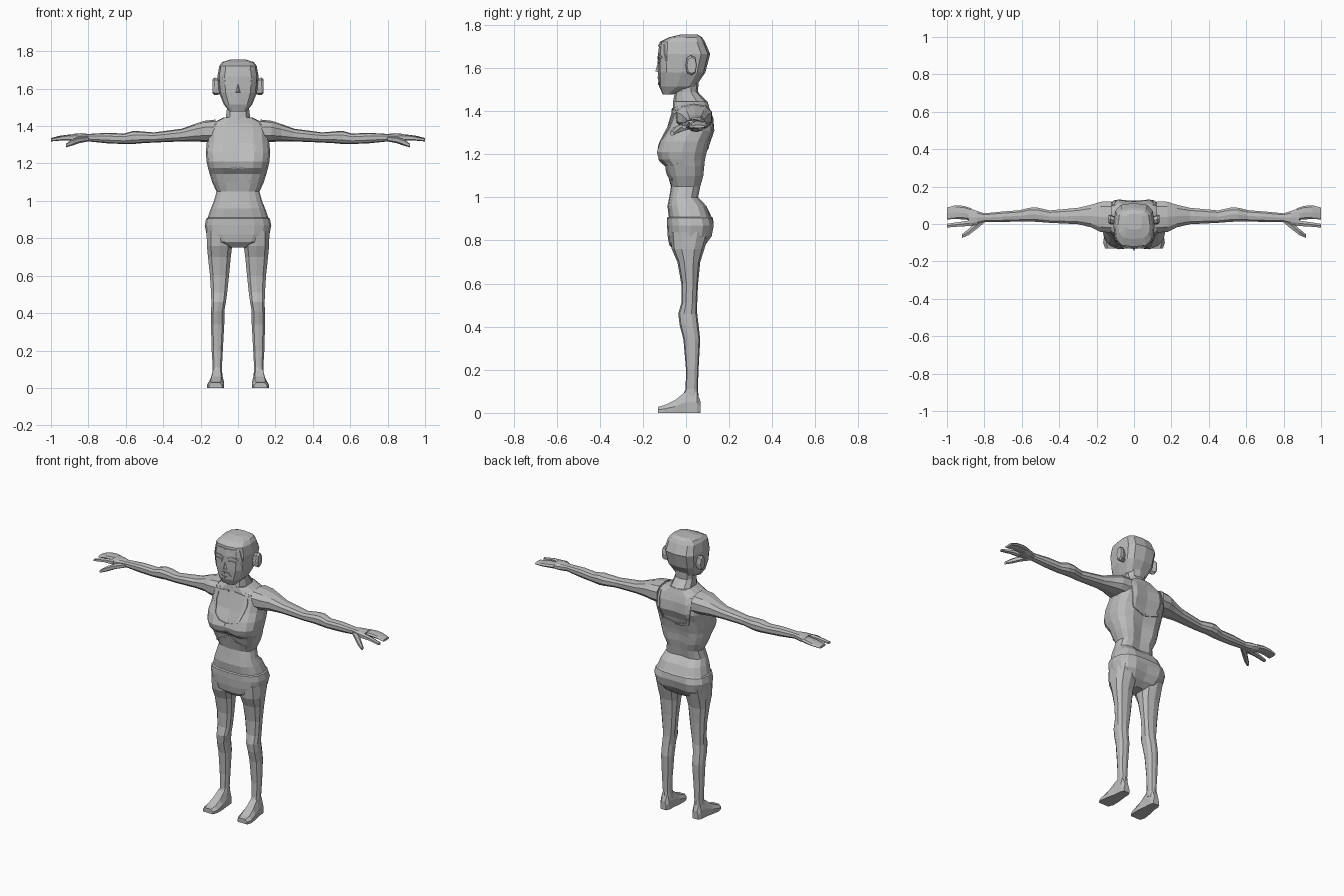
import bpy, math
from mathutils import Vector
from mathutils.bvhtree import BVHTree

grey = bpy.data.materials.new("plain_grey")
grey.diffuse_color = (0.5, 0.5, 0.5, 1)


def make(name, verts, faces, mirror=False):
    me = bpy.data.meshes.new(name)
    me.from_pydata(verts, [], faces)
    me.materials.append(grey)
    ob = bpy.data.objects.new(name, me)
    bpy.context.collection.objects.link(ob)
    bpy.context.view_layer.objects.active = ob
    ob.select_set(True)
    bpy.ops.object.mode_set(mode='EDIT')
    bpy.ops.mesh.select_all(action='SELECT')
    bpy.ops.mesh.normals_make_consistent(inside=False)
    bpy.ops.object.mode_set(mode='OBJECT')
    ob.select_set(False)
    if mirror:
        m = ob.modifiers.new("mirror", 'MIRROR')
        m.use_mirror_merge = False
    return ob


def ring(axis, pos, a0, a1, b0, b1, n=10, p=0.8):
    """Rounded-box section across one axis, starting at the low b side."""
    pts = []
    for i in range(n):
        t = 2 * math.pi * i / n - math.pi / 2
        c, s = math.cos(t), math.sin(t)
        a = (a0 + a1) / 2 + (a1 - a0) / 2 * math.copysign(abs(c) ** p, c)
        b = (b0 + b1) / 2 + (b1 - b0) / 2 * math.copysign(abs(s) ** p, s)
        pts.append({'x': (pos, a, b), 'y': (a, pos, b), 'z': (a, b, pos)}[axis])
    return pts


def loft(name, rings, mirror=False):
    n = len(rings[0])
    verts = [v for r in rings for v in r]
    faces = [(k * n + i, k * n + (i + 1) % n, (k + 1) * n + (i + 1) % n, (k + 1) * n + i)
             for k in range(len(rings) - 1) for i in range(n)]
    faces += [tuple(range(n)), tuple(range(len(verts) - n, len(verts)))]
    return make(name, verts, faces, mirror)


# Torso: height, half width, front, back, centre-line dent front and back
torso_rows = [(0.75, .05, -.05, .05, 0, 0), (0.78, .14, -.078, .095, 0, .01),
              (0.82, .168, -.085, .125, 0, .015), (0.87, .178, -.088, .135, 0, .01),
              (0.905, .170, -.088, .125, 0, 0), (0.91, .162, -.080, .118, 0, 0),
              (0.96, .145, -.086, .10, 0, .01), (1.00, .128, -.078, .06, 0, .012),
              (1.05, .115, -.070, .07, 0, .015), (1.10, .138, -.088, .085, .01, .02),
              (1.145, .152, -.103, .09, .015, .02), (1.175, .160, -.132, .094, .012, .015),
              (1.21, .168, -.142, .103, .015, .015), (1.26, .172, -.125, .115, .02, .012),
              (1.31, .167, -.098, .138, .01, .015), (1.37, .165, -.074, .132, 0, .012),
              (1.41, .150, -.062, .115, 0, .005), (1.445, .078, -.058, .10, 0, 0)]
rows = []
for z, w, f, b, df, db in torso_rows:
    r = ring('z', z, -w, w, f, b, 16, 0.72)
    r[0] = (0, f + df, z)
    r[8] = (0, b - db, z)
    rows.append(r)
torso = loft("torso", rows)

# Neck
loft("neck", [ring('z', 1.40, -.10, .10, -.06, .11),
              ring('z', 1.445, -.068, .068, -.06, .098),
              ring('z', 1.49, -.062, .062, -.052, .055),
              ring('z', 1.55, -.062, .062, -.06, .06)])

# Head
head = loft("head", [ring('z', z, -w, w, f, b, 12, 0.62) for z, w, f, b in [
    (1.478, .045, -.108, -.06), (1.515, .076, -.125, .045), (1.58, .102, -.13, .09),
    (1.665, .11, -.13, .112), (1.722, .10, -.122, .088), (1.742, .085, -.08, .075),
    (1.755, .045, -.03, .055)]])

# Ears
loft("ear", [ring('x', .09, 0, .035, 1.57, 1.645, 8), ring('x', .125, -.002, .05, 1.565, 1.66, 8),
             ring('x', .136, .005, .048, 1.575, 1.65, 8)], True)

# Nose
make("nose", [(0, -.126, 1.64), (-.018, -.122, 1.578), (.018, -.122, 1.578), (0, -.142, 1.585)],
     [(0, 1, 3), (0, 3, 2), (1, 2, 3), (0, 2, 1)])

# Arm: x, low y, high y, low z, high z
loft("arm", [ring('x', x, a, b, c, d, 10) for x, a, b, c, d in [
    (.12, -.05, .125, 1.31, 1.435), (.18, -.045, .122, 1.315, 1.428),
    (.23, -.02, .105, 1.318, 1.412), (.30, -.003, .088, 1.318, 1.386),
    (.45, .005, .074, 1.312, 1.366), (.52, .010, .09, 1.308, 1.372),
    (.56, .012, .088, 1.304, 1.374), (.61, .012, .075, 1.304, 1.360),
    (.70, .010, .068, 1.308, 1.364), (.80, .010, .058, 1.318, 1.358),
    (.84, -.005, .072, 1.316, 1.362), (.885, -.012, .086, 1.322, 1.358)]], True)

# Fingers and thumb
loft("outer_fingers", [ring('x', x, a, b, c, d, 8) for x, a, b, c, d in [
    (.87, .02, .084, 1.325, 1.356), (.91, .025, .097, 1.328, 1.354),
    (.955, .026, .10, 1.326, 1.348), (1.0, .025, .088, 1.322, 1.336)]], True)
loft("front_finger", [ring('x', x, a, b, c, d, 6) for x, a, b, c, d in [
    (.87, -.012, .022, 1.322, 1.356), (.93, -.015, .013, 1.324, 1.35),
    (1.0, -.020, .002, 1.318, 1.334)]], True)
loft("thumb", [ring('x', x, a, b, c, d, 6) for x, a, b, c, d in [
    (.80, .005, .04, 1.318, 1.345), (.85, -.036, .01, 1.308, 1.342),
    (.885, -.062, -.025, 1.296, 1.33), (.92, -.076, -.054, 1.286, 1.306)]], True)

# Leg: height, inner x, outer x, front, back
loft("leg", [ring('z', z, a, b, c, d, 10) for z, a, b, c, d in [
    (.06, .082, .138, -.025, .06), (.11, .085, .136, -.002, .055), (.20, .08, .142, .0, .058),
    (.34, .072, .146, -.012, .066), (.41, .072, .145, -.03, .058), (.46, .063, .144, -.036, .052),
    (.51, .056, .146, -.022, .052), (.60, .046, .152, -.022, .056), (.70, .036, .163, -.04, .066),
    (.76, .028, .169, -.066, .085), (.84, .02, .171, -.075, .11)]], True)

# Foot: y, inner x, outer x, top height
foot_rows = []
for y, a, b, h in [(.068, .092, .132, .05), (.05, .083, .142, .10), (0, .08, .146, .10),
                   (-.05, .074, .158, .06), (-.10, .074, .165, .036), (-.13, .086, .155, .028)]:
    m, w = (a + b) / 2, (b - a) / 2
    foot_rows.append([(a, y, 0), (b, y, 0), (b, y, h * .5), (m + w * .6, y, h),
                      (m - w * .6, y, h), (a, y, h * .5)])
loft("foot", foot_rows, True)


def strip(name, target, path, width, back=False, lift=.005):
    """Thin plate laid on a part by projecting an x-z path along y."""
    tree = BVHTree.FromObject(target, bpy.context.evaluated_depsgraph_get())
    d = 1 if not back else -1
    pts = [Vector(p) for p in path]
    fine = [pts[i].lerp(pts[i + 1], k / 3) for i in range(len(pts) - 1) for k in range(3)] + [pts[-1]]
    rows = []
    for i, p in enumerate(fine):
        t = (fine[min(i + 1, len(fine) - 1)] - fine[max(i - 1, 0)]).normalized()
        side = Vector((-t.y, t.x)) * width / 2
        row = []
        for q, off in ((p - side, -.002), (p - side, lift), (p + side, lift), (p + side, -.002)):
            hit = tree.ray_cast(Vector((q.x, -d, q.y)), Vector((0, d, 0)))[0]
            if hit:
                row.append((q.x, hit.y - d * off, q.y))
        if len(row) == 4:
            rows.append(row)
    if len(rows) > 1:
        loft(name, rows, True)


bpy.context.view_layer.update()
# Top garment straps and neckline
strip("front_strap", torso, [(.095, 1.42), (.105, 1.35), (.085, 1.27), (.05, 1.235), (.005, 1.225)], .016)
strip("back_strap", torso, [(.11, 1.41), (.105, 1.32), (.085, 1.24), (.005, 1.22)], .016, True)
strip("chest_band", torso, [(.15, 1.15), (.08, 1.16), (.005, 1.18)], .012)
strip("collarbone", torso, [(.02, 1.41), (.08, 1.40), (.125, 1.395)], .012)
strip("rib_edge", torso, [(.125, 1.07), (.06, 1.11), (.005, 1.14)], .012)
# Face details
strip("eyebrow", head, [(.015, 1.645), (.045, 1.66), (.078, 1.65)], .010)
strip("eye", head, [(.022, 1.628), (.045, 1.634), (.07, 1.628)], .012)
strip("upper_lip", head, [(.002, 1.556), (.018, 1.556), (.036, 1.536)], .010)
strip("lower_lip", head, [(.002, 1.526), (.018, 1.527), (.03, 1.536)], .010)
# Hairline
strip("hairline", head, [(.002, 1.705), (.08, 1.705), (.092, 1.65), (.095, 1.60)], .008)
